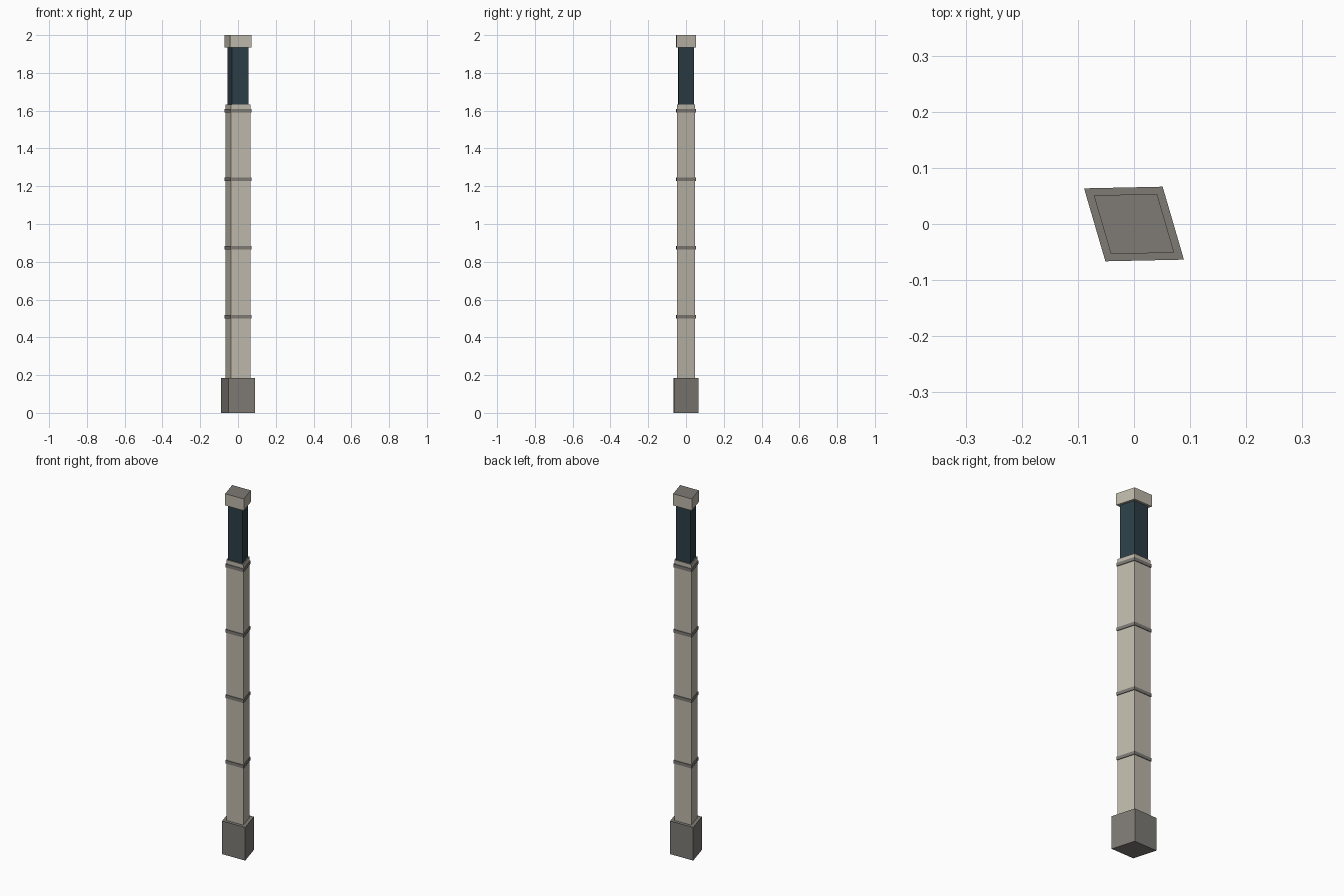
import bpy, bmesh

if "Cube" in bpy.data.objects:
    bpy.data.objects.remove(bpy.data.objects["Cube"])

# Slanted four-sided plan of the tower, at plinth size
PLAN = [(-0.051, -0.0665), (0.089, -0.0635), (0.051, 0.0665), (-0.089, 0.0635)]


def srgb(r, g, b):
    lin = [c / 255 / 12.92 if c <= 10 else ((c / 255 + 0.055) / 1.055) ** 2.4 for c in (r, g, b)]
    return (*lin, 1.0)


def material(name, rgb):
    m = bpy.data.materials.new(name)
    m.diffuse_color = srgb(*rgb)
    m.use_nodes = True
    m.node_tree.nodes["Principled BSDF"].inputs["Base Color"].default_value = m.diffuse_color
    return m


stone = material("pale stone", (190, 184, 170))
grey = material("grey stone", (126, 122, 117))
glass = material("dark glass", (44, 62, 70))


def prism(name, scale, z0, z1, side, top=None):
    """Extrude the scaled plan from z0 to z1, with an optional top colour."""
    bm = bmesh.new()
    base = bm.faces.new([bm.verts.new((x * scale, y * scale, z0)) for x, y in PLAN])
    ext = bmesh.ops.extrude_face_region(bm, geom=[base], use_keep_orig=True)
    for v in ext["geom"]:
        if isinstance(v, bmesh.types.BMVert):
            v.co.z = z1
    bmesh.ops.recalc_face_normals(bm, faces=bm.faces)
    mesh = bpy.data.meshes.new(name)
    mesh.materials.append(side)
    if top:
        mesh.materials.append(top)
        for f in bm.faces:
            f.material_index = int(f.normal.z > 0.5)
    bm.to_mesh(mesh)
    bm.free()
    obj = bpy.data.objects.new(name, mesh)
    bpy.context.collection.objects.link(obj)
    return obj


# Plinth, shaft, glazed upper storey and roof cap
prism("plinth", 1.0, 0.0, 0.184, grey)
prism("shaft", 0.73, 0.184, 1.632, stone, grey)
prism("glazed_storey", 0.625, 1.632, 1.935, glass)
prism("roof_cap", 0.805, 1.935, 2.0, stone, grey)

# Evenly spaced floor bands around the shaft
for i in range(4):
    z = 0.51 + i * 0.3635
    prism(f"floor_band_{i + 1}", 0.79, z - 0.009, z + 0.009, grey)
